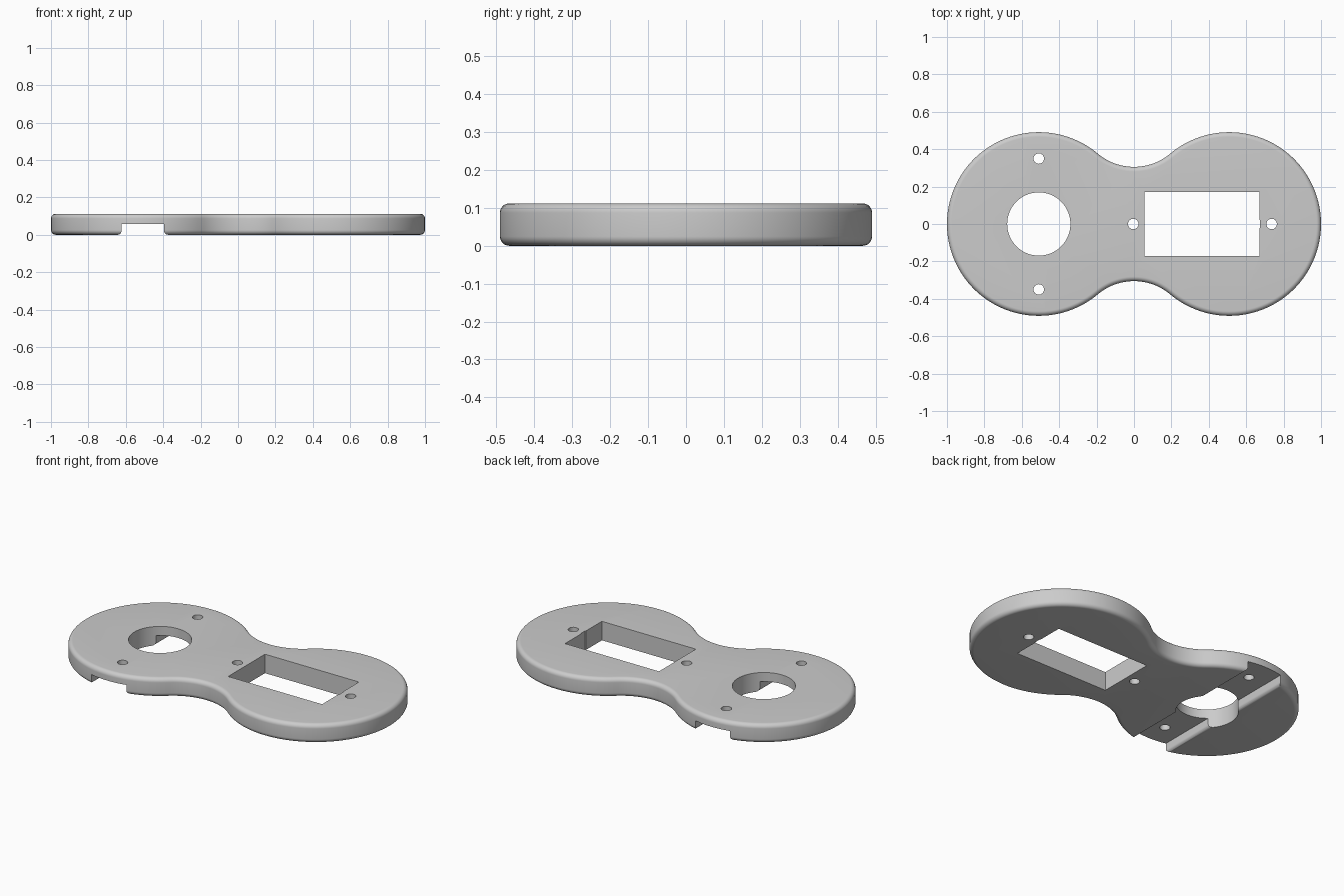
import bpy
import bmesh
from math import atan2, cos, hypot, pi, sin

old = bpy.data.objects.get("Cube")
if old:
    bpy.data.objects.remove(old, do_unlink=True)

LOBE_X, LOBE_R, WAIST_R = 0.509, 0.491, 0.30
HEIGHT, EDGE_R = 0.112, 0.025
WAIST_Y = (hypot(LOBE_R + WAIST_R, 0) ** 2 - LOBE_X ** 2) ** 0.5

grey = bpy.data.materials.new("grey plastic")
grey.use_nodes = True
grey.diffuse_color = (0.6, 0.6, 0.6, 1)
grey.node_tree.nodes["Principled BSDF"].inputs["Base Color"].default_value = (0.6, 0.6, 0.6, 1)


def arc(cx, cy, r, start, end, n, last=False):
    steps = n + 1 if last else n
    angles = [start + (end - start) * i / n for i in range(steps)]
    return [(cx + r * cos(a), cy + r * sin(a)) for a in angles]


def outline(inset):
    """Two round lobes joined by a concave waist, moved inward by inset."""
    a = atan2(WAIST_Y, -LOBE_X)
    b = atan2(WAIST_Y, LOBE_X)
    lobe, waist = LOBE_R - inset, WAIST_R + inset
    return (arc(LOBE_X, 0, lobe, -a, a, 72)
            + arc(0, WAIST_Y, waist, -b, b - pi, 24)
            + arc(-LOBE_X, 0, lobe, pi - a, pi + a, 72)
            + arc(0, -WAIST_Y, waist, pi - b, b, 24))


def loft(name, rings):
    """Skin a list of matching 3D rings and close both ends."""
    bm = bmesh.new()
    loops = [[bm.verts.new(p) for p in ring] for ring in rings]
    for low, high in zip(loops, loops[1:]):
        for i in range(len(low)):
            j = (i + 1) % len(low)
            bm.faces.new((low[i], low[j], high[j], high[i]))
    bm.faces.new(loops[0][::-1])
    bm.faces.new(loops[-1])
    bmesh.ops.recalc_face_normals(bm, faces=bm.faces)
    mesh = bpy.data.meshes.new(name)
    bm.to_mesh(mesh)
    bm.free()
    mesh.materials.append(grey)
    obj = bpy.data.objects.new(name, mesh)
    bpy.context.collection.objects.link(obj)
    return obj


def through_cutter(name, points):
    return loft(name, [[(x, y, z) for x, y in points] for z in (-0.1, 0.3)])


# Plate with rounded upper and lower rims
profile = (arc(EDGE_R, EDGE_R, EDGE_R, -pi / 2, -pi, 8, True)
           + arc(EDGE_R, HEIGHT - EDGE_R, EDGE_R, pi, pi / 2, 8, True))
plate = loft("mounting_plate",
             [[(x, y, z) for x, y in outline(inset)] for inset, z in profile])

# Slot under the left-hand lobe, with rounded lips
SLOT_L, SLOT_R, SLOT_TOP, LIP = -0.623, -0.395, 0.058, 0.02
slot = ([(SLOT_L - LIP, -0.05)]
        + arc(SLOT_L - LIP, LIP, LIP, -pi / 2, 0, 6, True)
        + [(SLOT_L, SLOT_TOP), (SLOT_R, SLOT_TOP)]
        + arc(SLOT_R + LIP, LIP, LIP, pi, pi * 1.5, 6, True)
        + [(SLOT_R + LIP, -0.05)])
cutters = [loft("slot_cutter", [[(x, y, z) for x, z in slot] for y in (-0.7, 0.7)])]

# Round opening, screw holes and rectangular window
cutters.append(through_cutter("round_opening", arc(-LOBE_X, 0, 0.169, 0, 2 * pi, 64)))
for x, y in ((-LOBE_X, 0.35), (-LOBE_X, -0.35), (-0.004, 0), (0.736, 0)):
    cutters.append(through_cutter("screw_hole", arc(x, y, 0.028, 0, 2 * pi, 24)))
cutters.append(through_cutter(
    "window", [(0.056, -0.172), (0.67, -0.172), (0.67, 0.172), (0.056, 0.172)]))
# Small cable notch in the window's end wall
cutters.append(through_cutter(
    "cable_notch", [(0.66, -0.022), (0.674, -0.022), (0.674, 0.022), (0.66, 0.022)]))

bpy.ops.object.select_all(action="DESELECT")
plate.select_set(True)
bpy.context.view_layer.objects.active = plate
for cutter in cutters:
    mod = plate.modifiers.new(cutter.name, "BOOLEAN")
    mod.operation = "DIFFERENCE"
    mod.solver = "EXACT"
    mod.object = cutter
    bpy.ops.object.modifier_apply(modifier=mod.name)
    bpy.data.objects.remove(cutter, do_unlink=True)

bpy.ops.object.shade_smooth_by_angle(angle=0.6)
